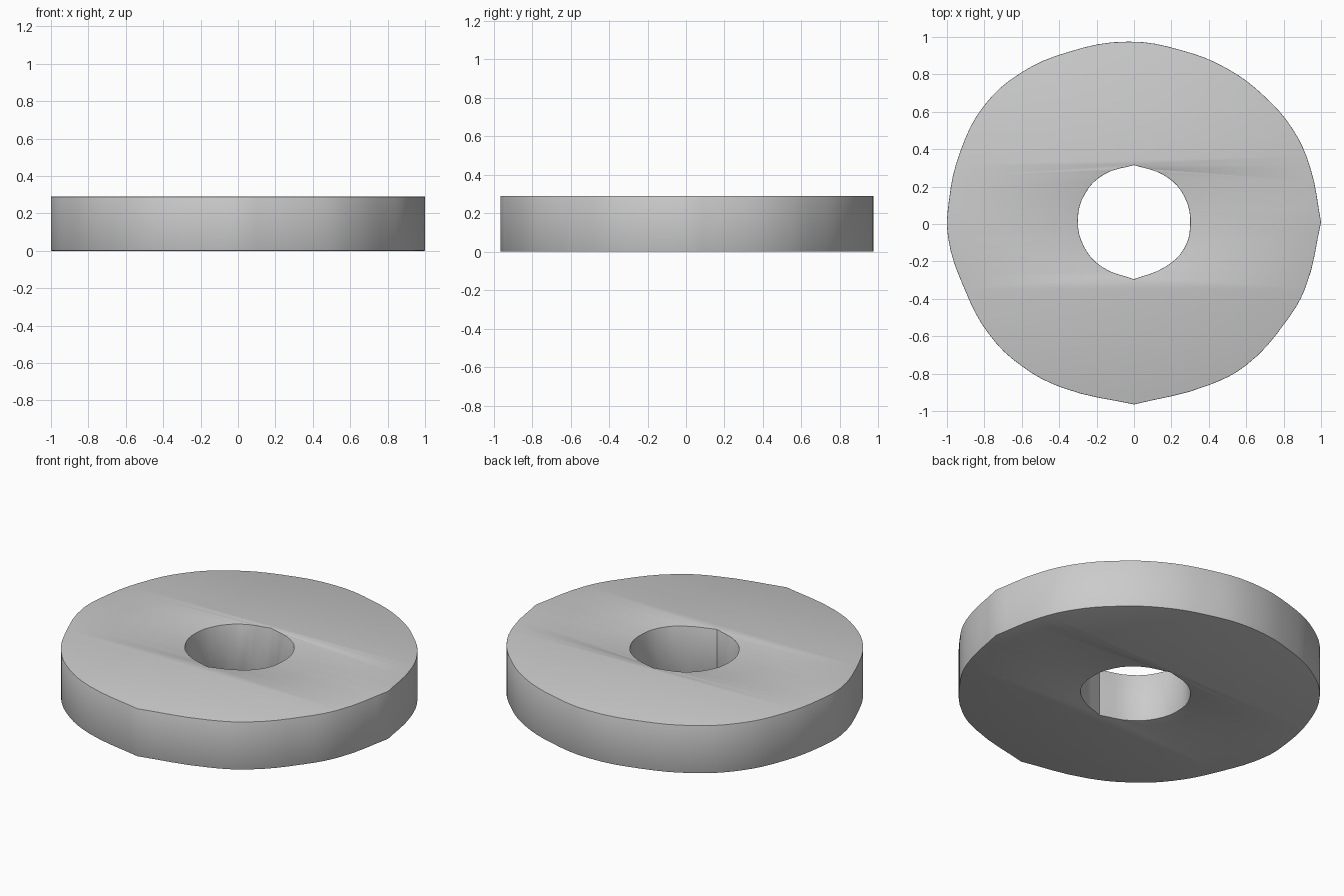
import bpy, math

if "Cube" in bpy.data.objects:
    bpy.data.objects.remove(bpy.data.objects["Cube"])

HEIGHT = 0.29

# Outline points: (x, y, is_corner)
outer = [(-0.03, 0.975, 0), (0.25, 0.93, 0), (0.5, 0.83, 0), (0.70, 0.68, 0),
         (0.85, 0.505, 0), (0.94, 0.31, 0), (1.0, 0.01, 1),
         (0.915, -0.345, 0), (0.81, -0.525, 0), (0.60, -0.755, 0), (0.405, -0.86, 0),
         (0, -0.965, 1), (-0.385, -0.875, 0), (-0.60, -0.76, 0), (-0.775, -0.59, 0),
         (-0.905, -0.35, 0), (-0.995, -0.065, 0), (-0.99, 0.12, 0), (-0.93, 0.385, 0),
         (-0.80, 0.635, 0), (-0.61, 0.805, 0), (-0.35, 0.92, 0)]
hole = [(0, 0.315, 1), (0.17, 0.255, 0), (0.27, 0.145, 0), (0.30, -0.01, 0),
        (0.265, -0.135, 0), (0.165, -0.23, 0), (0, -0.295, 1),
        (-0.17, -0.23, 0), (-0.265, -0.125, 0), (-0.30, 0.02, 0),
        (-0.26, 0.165, 0), (-0.16, 0.265, 0)]


def add_outline(curve, points):
    spline = curve.splines.new('BEZIER')
    spline.bezier_points.add(len(points) - 1)
    for p, (x, y, corner) in zip(spline.bezier_points, points):
        p.co = (x, y, 0)
        p.handle_left_type = p.handle_right_type = 'VECTOR' if corner else 'AUTO'
    spline.use_cyclic_u = True
    spline.resolution_u = 4


# Hand-drawn disc with a central hole
curve = bpy.data.curves.new("washer_disc", 'CURVE')
curve.dimensions = '2D'
curve.fill_mode = 'BOTH'
curve.extrude = HEIGHT / 2
add_outline(curve, outer)
add_outline(curve, hole)
disc = bpy.data.objects.new("washer_disc", curve)
bpy.context.collection.objects.link(disc)
disc.location.z = HEIGHT / 2
bpy.context.view_layer.objects.active = disc
disc.select_set(True)
bpy.ops.object.convert(target='MESH')
disc = bpy.context.object

# Weld caps to walls, then soften the rims
bpy.ops.object.mode_set(mode='EDIT')
bpy.ops.mesh.select_all(action='SELECT')
bpy.ops.mesh.remove_doubles(threshold=0.0005)
bpy.ops.mesh.normals_make_consistent(inside=False)
bpy.ops.object.mode_set(mode='OBJECT')
bevel = disc.modifiers.new("rim_bevel", 'BEVEL')
bevel.width = 0.008
bevel.segments = 2
bevel.limit_method = 'ANGLE'
bevel.angle_limit = math.radians(60)
bpy.ops.object.modifier_apply(modifier=bevel.name)
bpy.ops.object.shade_smooth_by_angle(angle=math.radians(30))
